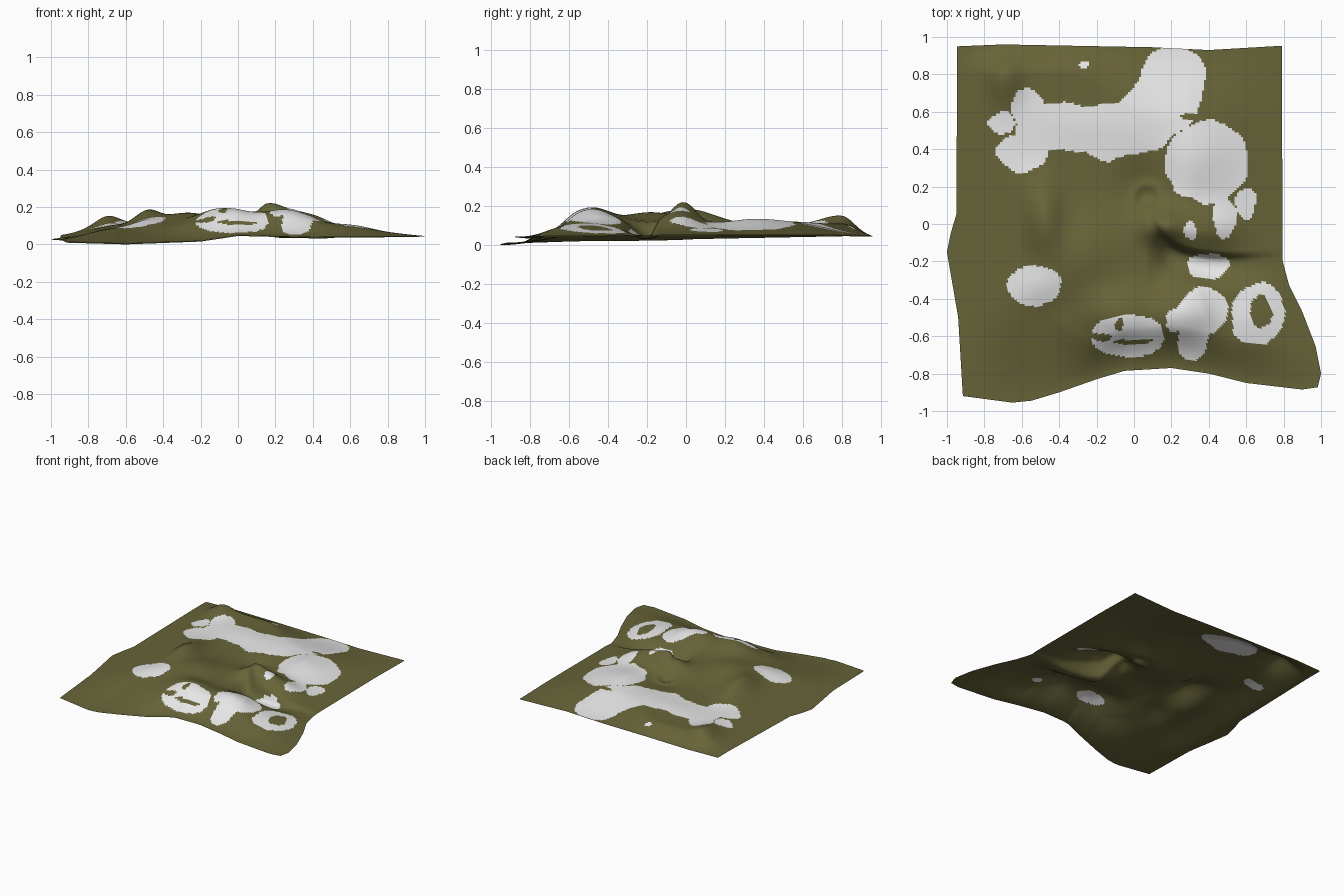
import bpy, math
from mathutils import noise, Vector

N = 150  # grid resolution


def table(pts, t):
    """Linear interpolation in a short list of (position, value)."""
    if t <= pts[0][0]:
        return pts[0][1]
    for (a, p), (b, q) in zip(pts, pts[1:]):
        if t <= b:
            return p + (q - p) * (t - a) / (b - a)
    return pts[-1][1]


def smooth(t):
    t = max(0.0, min(1.0, t))
    return t * t * (3 - 2 * t)


def material(name, col):
    m = bpy.data.materials.new(name)
    m.diffuse_color = (*col, 1)
    return m


grass = material("olive_ground", (0.135, 0.127, 0.040))
snow = material("pale_snow", (0.8, 0.8, 0.8))

# Outline of the sheet: left and right by y, front and back by x
LEFT = [(-0.92, -0.915), (-0.5, -0.94), (-0.15, -1.0), (-0.05, -0.98), (0.05, -0.95), (0.95, -0.945)]
RIGHT = [(-0.88, 0.98), (-0.8, 1.0), (-0.65, 0.97), (-0.47, 0.9), (-0.33, 0.83), (-0.2, 0.795), (0.95, 0.79)]
FRONT = [(-0.915, -0.92), (-0.65, -0.955), (-0.55, -0.945), (-0.4, -0.9), (-0.2, -0.83), (-0.05, -0.785),
         (0.2, -0.77), (0.4, -0.8), (0.6, -0.85), (0.9, -0.885), (1.0, -0.87)]
BACK = [(-0.94, 0.95), (-0.7, 0.96), (0.1, 0.945), (0.4, 0.93), (0.79, 0.953)]
FRONT_Z = [(-0.95, 0.015), (-0.6, 0.005), (-0.2, 0.02), (0.0, 0.05), (0.4, 0.04), (1.0, 0.045)]

# Hills: x, y, spread x, spread y, height
HILLS = [
    (-0.10, -0.49, 0.19, 0.15, 0.085), (0.26, -0.48, 0.18, 0.14, 0.075), (0.66, -0.50, 0.16, 0.15, 0.04),
    (0.16, -0.01, 0.12, 0.09, 0.100), (0.40, -0.04, 0.17, 0.11, 0.075), (0.38, 0.36, 0.18, 0.18, 0.030),
    (-0.48, 0.02, 0.10, 0.20, 0.080), (-0.27, -0.18, 0.20, 0.22, 0.075), (-0.71, 0.78, 0.10, 0.13, 0.050),
    (-0.2, 0.54, 0.35, 0.12, 0.010), (-0.5, -0.33, 0.12, 0.11, 0.025), (-0.60, 0.2, 0.1, 0.15, 0.010),
    (0.04, 0.20, 0.15, 0.14, -0.035),
]


def height(x, y, u, v):
    d_west = smooth((x + 1.0) / 0.36)
    d_east = min(1.0, max(0.0, (0.85 + max(0, -y - 0.2) * 0.3 - x) / 0.55))
    front_fade = 0.23 + 0.35 * smooth((-0.2 - x) / 0.4)     # steep in the middle, gentle at the left
    back_fade = 0.17 + 0.26 * smooth((x + 0.35) / 0.5)      # gentle at the back right
    mask = (min(d_west, d_east) * smooth((y - table(FRONT, x)) / front_fade)
            * smooth((0.97 - y) / back_fade))
    h = 0.065
    for cx, cy, sx, sy, a in HILLS:
        h += a * math.exp(-((x - cx) / sx) ** 2 - ((y - cy) / sy) ** 2)
    # ditch with a steep curved northern wall
    if x > 0.06:
        e = math.exp(-(x - 0.1) / 0.1)
        d = (-0.17 + 0.2 * e + 0.06 * max(0, x - 0.55) - y) / math.sqrt(1 + 4 * e * e)
        depth = 0.08 * smooth((x - 0.06) / 0.14) * (1 - 0.5 * smooth((x - 0.45) / 0.3))
        h -= depth * smooth((d + 0.02) / 0.05) * (1 - smooth((d - 0.05) / 0.15))
    # small round dimple
    r = math.hypot(x - 0.07, y - 0.14)
    h += 0.010 * (math.exp(-((r - 0.07) / 0.025) ** 2) - math.exp(-(r / 0.05) ** 2))
    base = table(FRONT_Z, x) * (1 - v) + 0.05 * v
    return base + mask * h


# Snow patches: ellipses (x, y, rx, ry) and capsules (x1, y1, x2, y2, r)
TOP = [(-0.57, 0.62, 0.09, 0.10), (-0.71, 0.54, 0.07, 0.06), (-0.6, 0.38, 0.14, 0.10),
       (0.39, 0.33, 0.22, 0.22), (0.48, 0.03, 0.07, 0.11), (0.6, 0.11, 0.06, 0.08), (0.31, -0.03, 0.03, 0.05),
       (0.39, -0.22, 0.11, 0.07), (0.36, -0.47, 0.14, 0.13), (0.31, -0.63, 0.09, 0.10), (0.21, -0.51, 0.05, 0.06),
       (0.66, -0.48, 0.14, 0.17), (-0.53, -0.33, 0.14, 0.11), (-0.03, -0.60, 0.19, 0.12), (-0.27, 0.84, 0.03, 0.02),
       (-0.5, 0.52, -0.1, 0.51, 0.125), (-0.15, 0.48, 0.05, 0.52, 0.14), (0.05, 0.55, 0.12, 0.62, 0.17),
       (0.18, 0.66, 0.21, 0.77, 0.175)]
HOLES = [(0.68, -0.47, 0.05, 0.09), (0.0, -0.63, 0.11, 0.014), (-0.07, -0.53, 0.022, 0.04),
         (-0.17, -0.6, 0.06, 0.02), (0.32, 0.575, 0.08, 0.015)]
UNDER = [(-0.26, 0.77, 0.24, 0.13), (-0.74, 0.44, 0.08, 0.04), (-0.05, -0.55, 0.12, 0.05),
         (0.45, 0.02, 0.10, 0.05), (0.45, -0.55, 0.05, 0.03)]


def inside(s, x, y):
    if len(s) == 4:
        return ((x - s[0]) / s[2]) ** 2 + ((y - s[1]) / s[3]) ** 2 < 1
    a, b, p = Vector(s[0:2]), Vector(s[2:4]), Vector((x, y))
    t = max(0, min(1, (p - a).dot(b - a) / (b - a).length_squared))
    return (p - a - (b - a) * t).length < s[4]


def sheet(name, drop, patches, holes, flip):
    verts, faces = [], []
    for j in range(N + 1):
        v = j / N
        for i in range(N + 1):
            u = i / N
            x, y = -0.95 + 1.9 * u, -0.9 + 1.85 * v
            for _ in range(4):
                x = table(LEFT, y) * (1 - u) + table(RIGHT, y) * u
                y = table(FRONT, x) * (1 - v) + table(BACK, x) * v
            verts.append((x, y, height(x, y, u, v) - drop))
    for j in range(N):
        for i in range(N):
            a = j * (N + 1) + i
            f = (a, a + 1, a + N + 2, a + N + 1)
            faces.append(f[::-1] if flip else f)
    me = bpy.data.meshes.new(name)
    me.from_pydata(verts, [], faces)
    me.materials.append(grass)
    me.materials.append(snow)
    for p in me.polygons:
        c = p.center
        w = noise.noise_vector(Vector((c.x * 9, c.y * 9, 3))) * 0.022   # ragged borders
        x, y = c.x + w.x, c.y + w.y
        if any(inside(s, x, y) for s in patches) and not any(inside(s, x, y) for s in holes):
            p.material_index = 1
        p.use_smooth = True
    ob = bpy.data.objects.new(name, me)
    bpy.context.collection.objects.link(ob)
    return ob


# Upper ground surface and its thin underside
top = sheet("hill_surface", 0.0, TOP, HOLES, False)
under = sheet("hill_underside", 0.004, UNDER, [], True)

# Rest on z = 0
low = min(v.co.z for v in under.data.vertices)
for ob in (top, under):
    for v in ob.data.vertices:
        v.co.z -= low
